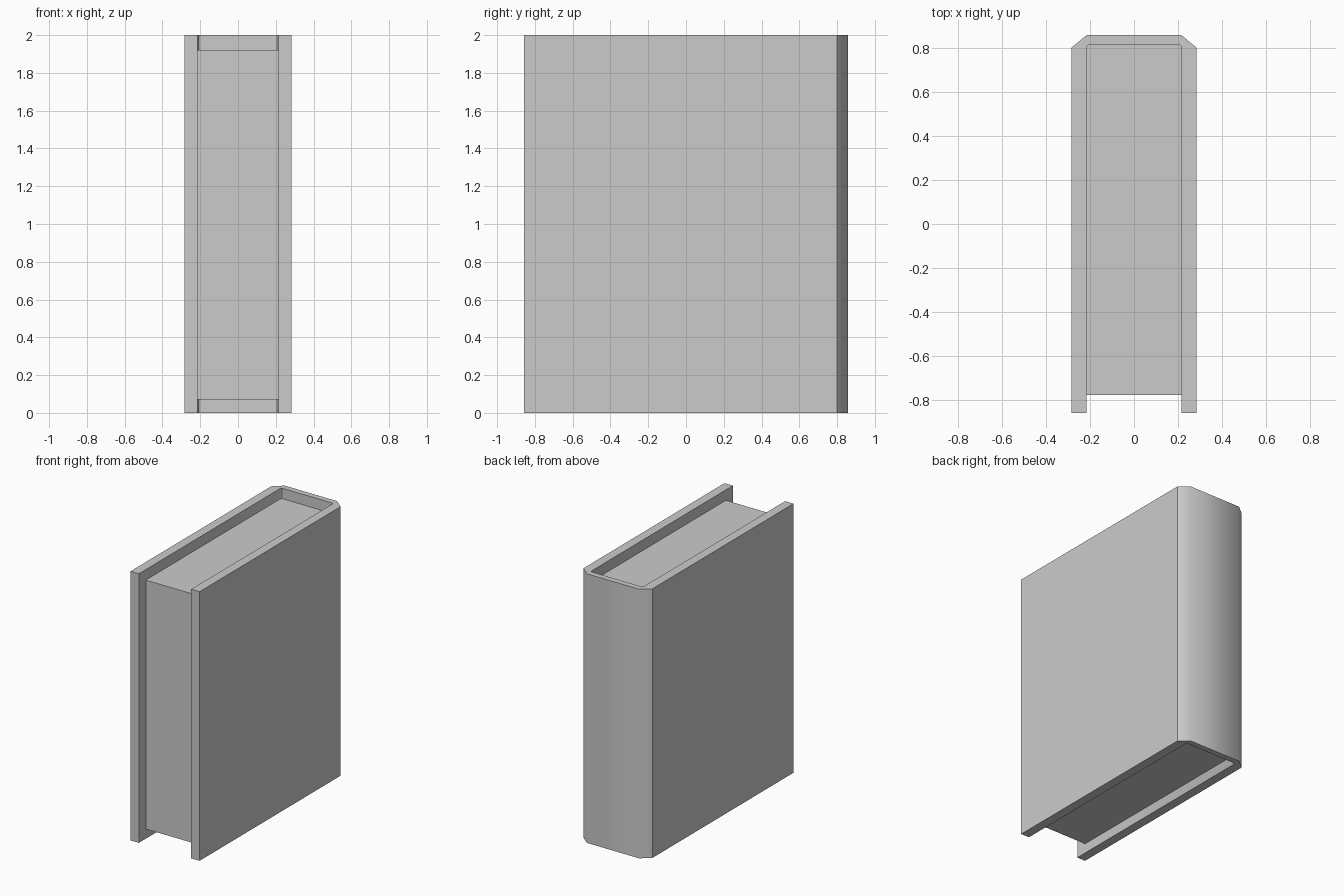
import bpy, bmesh, math

if "Cube" in bpy.data.objects:
    bpy.data.objects.remove(bpy.data.objects["Cube"])


def prism(name, outline, z0, z1):
    """Extrude an xy outline (counter-clockwise) from z0 up to z1."""
    bm = bmesh.new()
    base = bm.faces.new([bm.verts.new((x, y, z0)) for x, y in outline])
    top = bmesh.ops.extrude_face_region(bm, geom=[base])["geom"]
    bmesh.ops.translate(bm, vec=(0, 0, z1 - z0),
                        verts=[v for v in top if isinstance(v, bmesh.types.BMVert)])
    bmesh.ops.recalc_face_normals(bm, faces=bm.faces)
    mesh = bpy.data.meshes.new(name)
    bm.to_mesh(mesh)
    bm.free()
    obj = bpy.data.objects.new(name, mesh)
    bpy.context.collection.objects.link(obj)
    return obj


def mirrored(half):
    """Complete a right-hand outline with its mirror image in x."""
    return half + [(-x, y) for x, y in reversed(half)]


# Cover: two boards joined by a chamfered spine, open at the front
outer = mirrored([(0.284, -0.857), (0.284, 0.80), (0.215, 0.857)])
inner = mirrored([(0.215, -0.857), (0.215, 0.803), (0.207, 0.814)])
cover = prism("cover", outer + inner[::-1], 0, 2)

# Smooth spine corners, sharp edges at the boards
bpy.context.view_layer.objects.active = cover
cover.select_set(True)
bpy.ops.object.shade_smooth_by_angle(angle=math.radians(45))

# Page block, recessed at top, bottom and front
prism("pages", mirrored([(0.215, -0.776), (0.215, 0.803), (0.207, 0.814)]), 0.072, 1.922)
